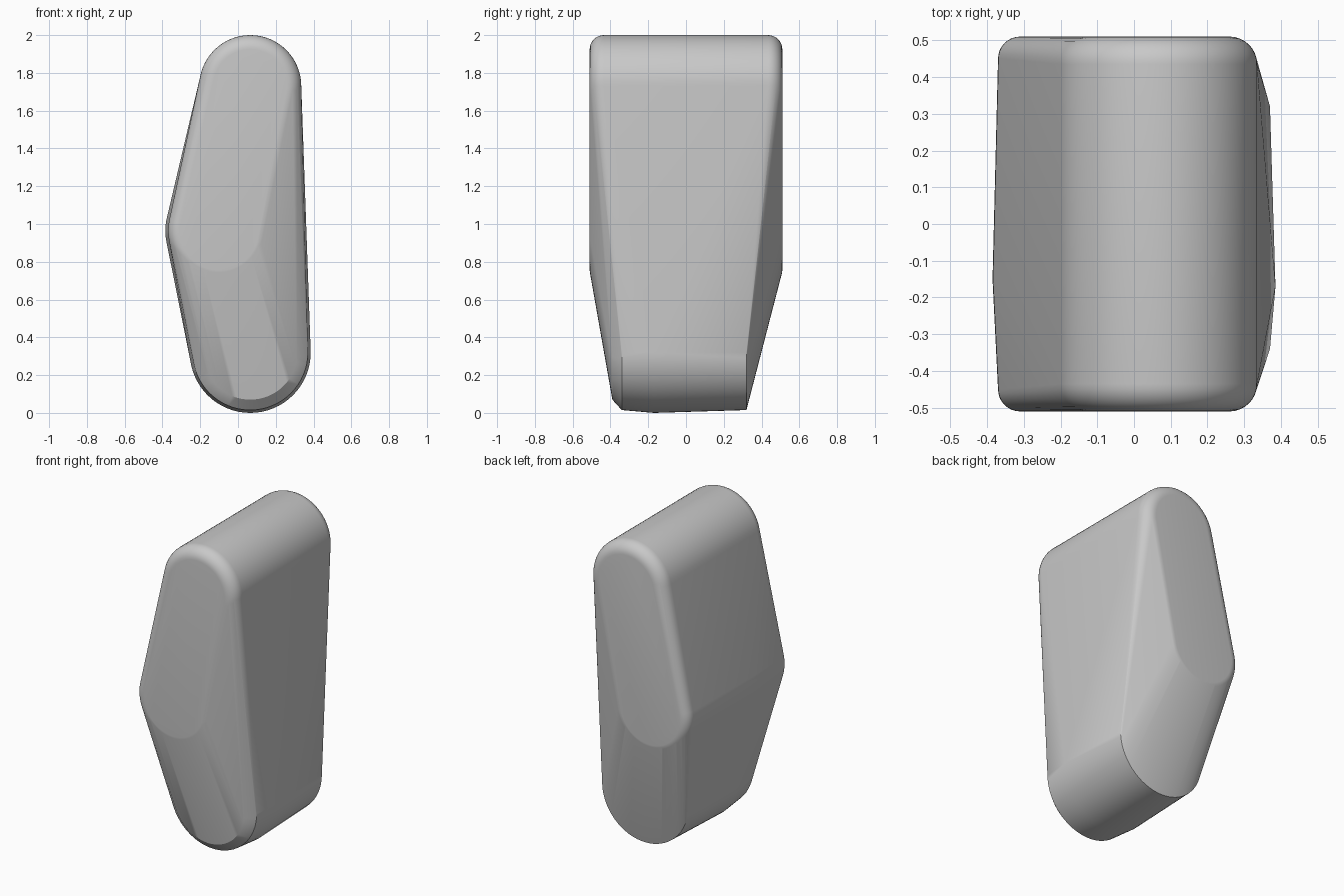
import bpy, bmesh, math

cube = bpy.data.objects.get("Cube")
if cube:
    bpy.data.objects.remove(cube, do_unlink=True)

grey = bpy.data.materials.new("light grey")
grey.use_nodes = True
colour = (0.58, 0.58, 0.58, 1)
grey.diffuse_color = colour
bsdf = next(n for n in grey.node_tree.nodes if n.type == 'BSDF_PRINCIPLED')
bsdf.inputs["Base Color"].default_value = colour

bm = bmesh.new()


def ring(x, z, radius, y, segments=64):
    """Circle of points across the body at depth y."""
    for i in range(segments):
        a = 2 * math.pi * i / segments
        bm.verts.new((x + radius * math.cos(a), y, z + radius * math.sin(a)))


def rounded_bar(x, z, radius, half_width, bevel, steps=8):
    """Rings of a cylinder along y with rounded rims at both ends."""
    for side in (-1, 1):
        for i in range(steps + 1):
            a = math.pi / 2 * i / steps
            ring(x, z, radius - bevel * (1 - math.cos(a)),
                 side * (half_width - bevel * (1 - math.sin(a))))


# Top roll and the side bulge, both full width
rounded_bar(0.065, 1.73, 0.27, 0.51, 0.075)
rounded_bar(-0.1, 0.965, 0.27, 0.51, 0.06)
ring(-0.1, 0.965, 0.285, -0.15)

# Narrower bottom roll, chamfered at the front and square at the back
for radius, y in ((0.25, -0.39), (0.305, -0.34), (0.32, -0.17), (0.305, 0.32)):
    ring(0.065, 0.32, radius, y)

# Taut skin around the three rolls
hull = bmesh.ops.convex_hull(bm, input=bm.verts[:])
loose = {g for g in hull["geom_interior"] + hull["geom_unused"]
         if isinstance(g, bmesh.types.BMVert)}
bmesh.ops.delete(bm, geom=list(loose), context='VERTS')
bmesh.ops.dissolve_limit(bm, angle_limit=math.radians(0.5),
                         verts=bm.verts[:], edges=bm.edges[:])
bmesh.ops.recalc_face_normals(bm, faces=bm.faces[:])

mesh = bpy.data.meshes.new("cushion_body")
bm.to_mesh(mesh)
bm.free()
mesh.materials.append(grey)
body = bpy.data.objects.new("cushion_body", mesh)
bpy.context.collection.objects.link(body)
bpy.context.view_layer.objects.active = body
body.select_set(True)
bpy.ops.object.shade_smooth_by_angle(angle=math.radians(30))
